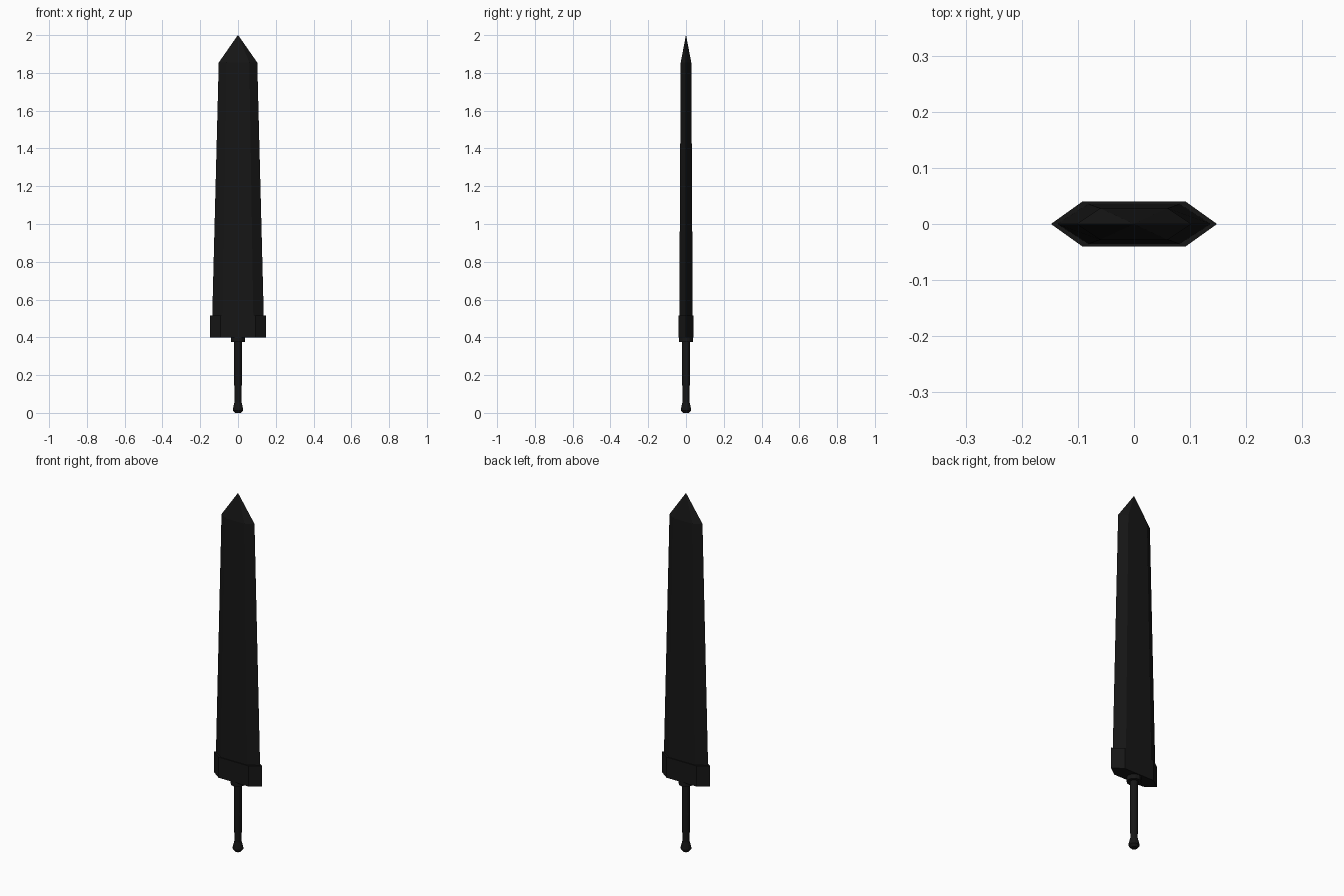
import bpy, bmesh, math

if "Cube" in bpy.data.objects:
    bpy.data.objects.remove(bpy.data.objects["Cube"])

black = bpy.data.materials.new("black_metal")
black.diffuse_color = (0.008, 0.008, 0.008, 1)
black.use_nodes = True
black.node_tree.nodes["Principled BSDF"].inputs["Base Color"].default_value = black.diffuse_color


def loft(name, rings):
    """Skin a list of equal-length point rings and cap both ends."""
    bm = bmesh.new()
    loops = [[bm.verts.new(p) for p in ring] for ring in rings]
    n = len(loops[0])
    for a, b in zip(loops, loops[1:]):
        for i in range(n):
            j = (i + 1) % n
            bm.faces.new((a[i], a[j], b[j], b[i]))
    bm.faces.new(loops[0][::-1])
    bm.faces.new(loops[-1])
    bmesh.ops.remove_doubles(bm, verts=bm.verts, dist=0.0001)
    bmesh.ops.recalc_face_normals(bm, faces=bm.faces)
    mesh = bpy.data.meshes.new(name)
    bm.to_mesh(mesh)
    bm.free()
    mesh.materials.append(black)
    obj = bpy.data.objects.new(name, mesh)
    bpy.context.collection.objects.link(obj)
    return obj


def hexagon(w, flat, t, z):
    return [(w, 0, z), (flat, t, z), (-flat, t, z),
            (-w, 0, z), (-flat, -t, z), (flat, -t, z)]


def circle(r, z, n=12):
    return [(r * math.cos(math.tau * i / n), r * math.sin(math.tau * i / n), z)
            for i in range(n)]


# Broad bevelled blade with a pointed tip
loft("blade", [hexagon(0.138, 0.082, 0.036, 0.45),
               hexagon(0.102, 0.060, 0.028, 1.855),
               hexagon(0.0006, 0.0003, 0.0003, 2.0)])

# Sleeve around the blade root
loft("guard", [hexagon(0.148, 0.092, 0.04, 0.40),
               hexagon(0.148, 0.092, 0.04, 0.515)])

# Collar, grip and pommel
loft("collar", [circle(0.037, 0.375), circle(0.037, 0.402)])
loft("grip", [circle(0.018, 0.03), circle(0.019, 0.10), circle(0.021, 0.205),
              circle(0.021, 0.215), circle(0.020, 0.38)])
loft("pommel", [circle(0.016, 0.0), circle(0.027, 0.013), circle(0.027, 0.022),
                circle(0.019, 0.055)])
